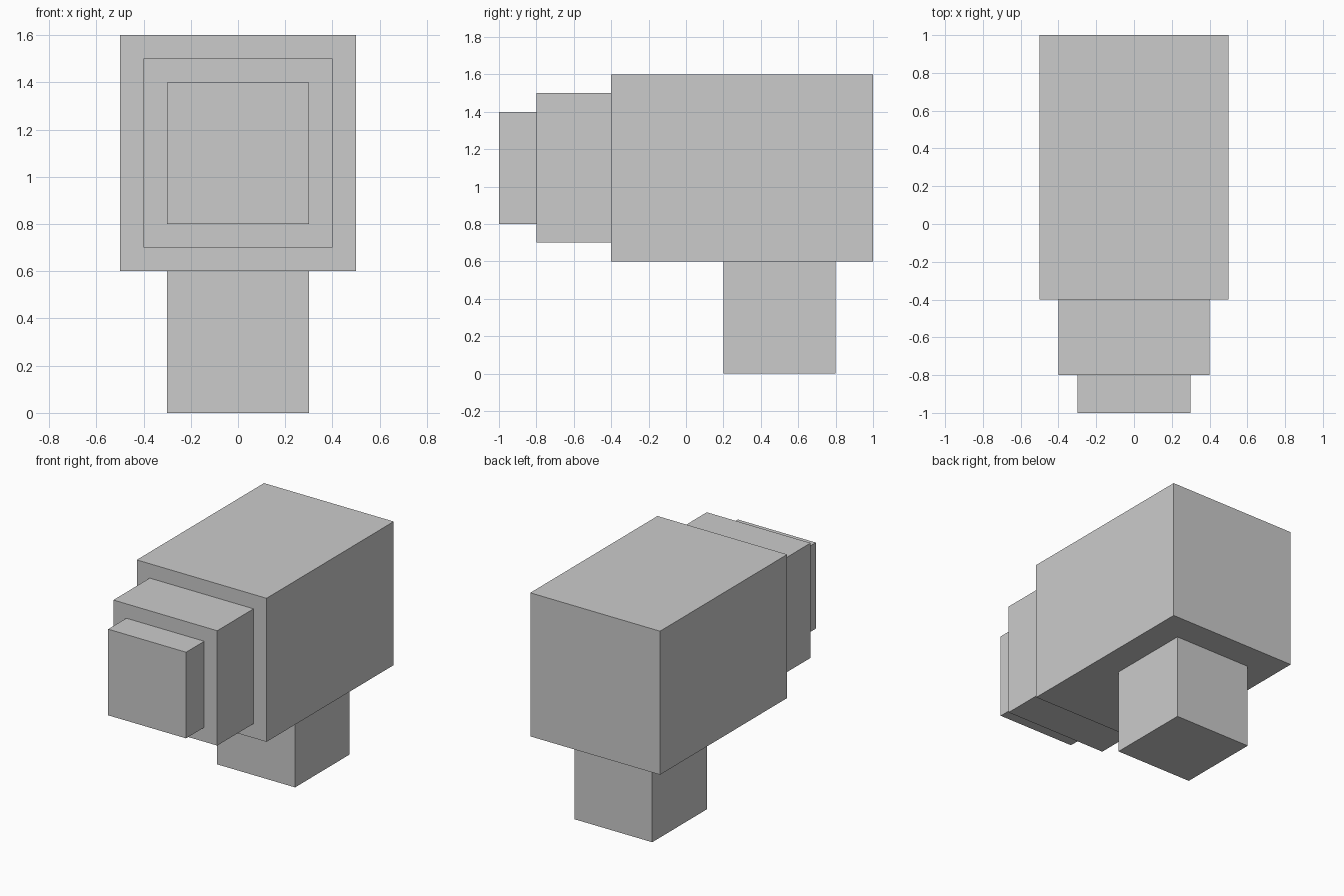
import bpy
import bmesh
from mathutils import Matrix, Vector

if "Cube" in bpy.data.objects:
    bpy.data.objects.remove(bpy.data.objects["Cube"])


def box(name, low, high):
    """Add a box spanning two opposite corners."""
    low, high = Vector(low), Vector(high)
    mesh = bpy.data.meshes.new(name)
    bm = bmesh.new()
    bmesh.ops.create_cube(
        bm, size=1,
        matrix=Matrix.Translation((low + high) / 2) @ Matrix.Diagonal((*(high - low), 1)))
    bm.to_mesh(mesh)
    bm.free()
    obj = bpy.data.objects.new(name, mesh)
    bpy.context.collection.objects.link(obj)
    return obj


# Main body and the two stepped blocks on its front, all centred on z = 1.1
for name, half, y0, y1 in (
    ("body", 0.5, -0.4, 1.0),
    ("front_step", 0.4, -0.8, -0.4),
    ("front_tip", 0.3, -1.0, -0.8),
):
    box(name, (-half, y0, 1.1 - half), (half, y1, 1.1 + half))

# Supporting foot under the rear of the body
box("foot", (-0.3, 0.2, 0), (0.3, 0.8, 0.6))
